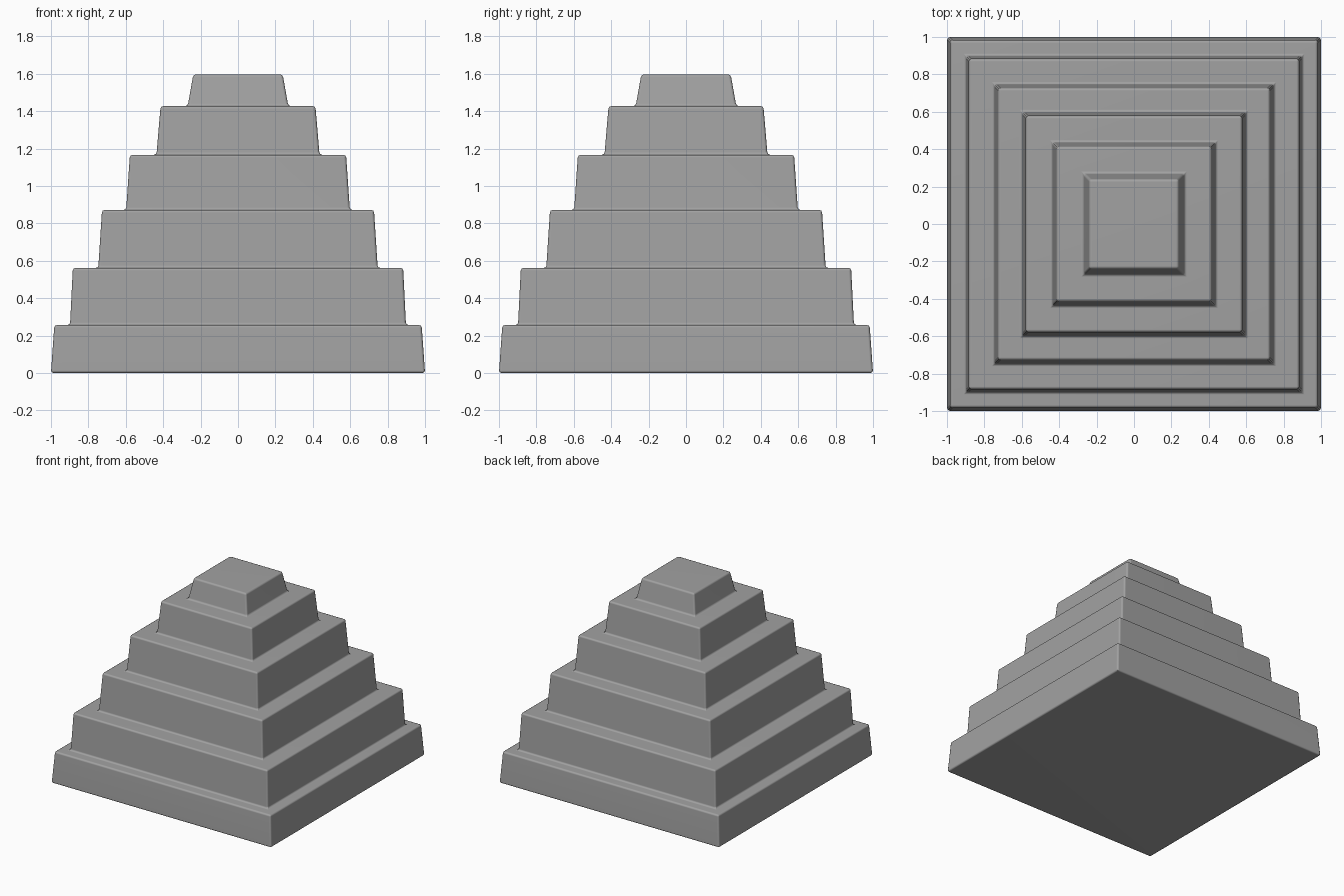
import bpy
import bmesh
import math

default_cube = bpy.data.objects.get("Cube")
if default_cube:
    bpy.data.objects.remove(default_cube, do_unlink=True)

# Plain stone colour
stone = bpy.data.materials.new("grey_stone")
stone.use_nodes = True
colour = (0.36, 0.36, 0.36, 1)
stone.diffuse_color = colour
stone.node_tree.nodes["Principled BSDF"].inputs["Base Color"].default_value = colour

# Tiers from the ground up: half width at the foot, half width at the rim, rim height
TIERS = [
    (1.0, 0.982, 0.257),
    (0.898, 0.883, 0.562),
    (0.747, 0.727, 0.872),
    (0.598, 0.578, 1.167),
    (0.436, 0.414, 1.427),
    (0.269, 0.239, 1.597),
]
EDGE_ROUNDING = 0.014


def square_ring(bm, half, z):
    corners = ((-1, -1), (1, -1), (1, 1), (-1, 1))
    return [bm.verts.new((x * half, y * half, z)) for x, y in corners]


# Stepped body: square rings joined by sloping walls and flat treads
bm = bmesh.new()
rings = []
floor = 0
for foot, rim, height in TIERS:
    rings.append(square_ring(bm, foot, floor))
    rings.append(square_ring(bm, rim, height))
    floor = height
for lower, upper in zip(rings, rings[1:]):
    for i in range(4):
        j = (i + 1) % 4
        bm.faces.new((lower[i], lower[j], upper[j], upper[i]))
bm.faces.new(rings[0][::-1])
bm.faces.new(rings[-1])

# Round every real edge, leaving the flat mitre lines on the treads
bm.normal_update()
bends = [e for e in bm.edges if e.calc_face_angle(0) > 0.3]
bmesh.ops.bevel(bm, geom=bends, offset=EDGE_ROUNDING, offset_type='OFFSET',
                segments=2, profile=0.5, affect='EDGES', clamp_overlap=True)
bmesh.ops.recalc_face_normals(bm, faces=bm.faces[:])

mesh = bpy.data.meshes.new("stepped_pyramid")
bm.to_mesh(mesh)
bm.free()
mesh.materials.append(stone)
pyramid = bpy.data.objects.new("stepped_pyramid", mesh)
bpy.context.collection.objects.link(pyramid)

# Smooth rounded edges, flat walls and treads
bpy.ops.object.select_all(action='DESELECT')
pyramid.select_set(True)
bpy.context.view_layer.objects.active = pyramid
bpy.ops.object.shade_smooth_by_angle(angle=math.radians(50))
weighted = pyramid.modifiers.new("flat_walls", 'WEIGHTED_NORMAL')
weighted.keep_sharp = True
